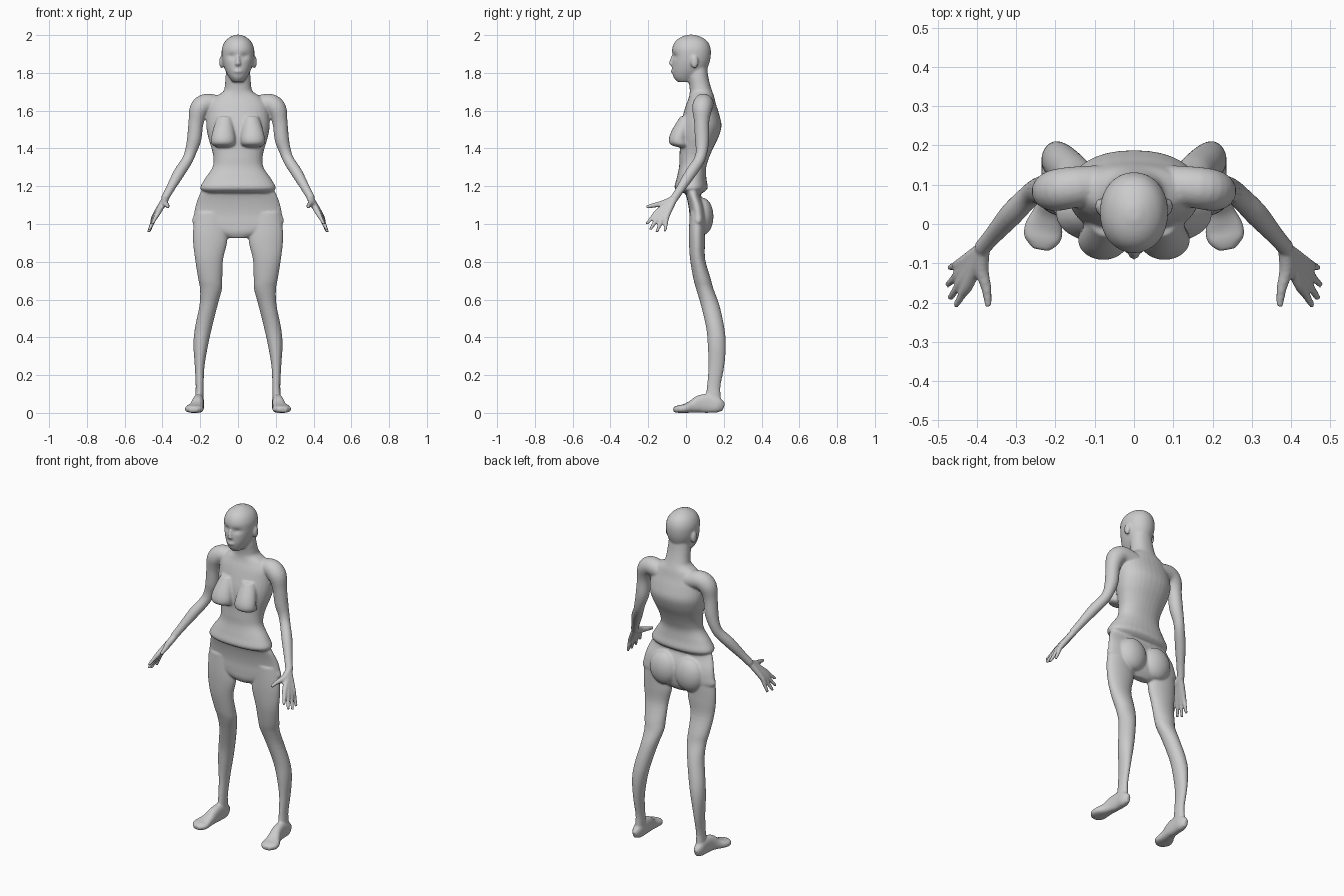
import bpy, bmesh, math
from mathutils import Vector

bm = bmesh.new()
SEG, STEPS = 32, 4


def spline(a, b, c, d, t):
    return [0.5 * (2 * q + (r - p) * t + (2 * p - 5 * q + 4 * r - s) * t * t
                   + (3 * q - p - 3 * r + s) * t ** 3) for p, q, r, s in zip(a, b, c, d)]


def loft(rings, ref=None, power=2.0, mirror=False):
    """Smooth closed skin through (x, y, z, ru, rv) rings; horizontal unless ref is given."""
    n, path = len(rings), []
    for i in range(n - 1):
        quad = [rings[max(0, min(n - 1, i + k))] for k in (-1, 0, 1, 2)]
        path += [spline(*quad, s / STEPS) for s in range(STEPS)]
    path.append(list(rings[-1]))
    made = []
    for side in ((1, -1) if mirror else (1,)):
        loops = []
        for i, (x, y, z, ru, rv) in enumerate(path):
            u, v = Vector((1, 0, 0)), Vector((0, 1, 0))
            if ref:
                d = Vector(path[min(i + 1, len(path) - 1)][:3]) - Vector(path[max(i - 1, 0)][:3])
                d.normalize()
                u = Vector(ref).cross(d).normalized()
                v = d.cross(u)
            loop = []
            for k in range(SEG):
                a = 2 * math.pi * k / SEG
                c, s = math.cos(a), math.sin(a)
                p = Vector((x, y, z)) + u * math.copysign(abs(c) ** (2 / power), c) * max(ru, .004) \
                    + v * math.copysign(abs(s) ** (2 / power), s) * max(rv, .004)
                loop.append(bm.verts.new((p.x * side, p.y, p.z)))
            loops.append(loop)
        for lo, hi in zip(loops, loops[1:]):
            for k in range(SEG):
                bm.faces.new((lo[k], lo[(k + 1) % SEG], hi[(k + 1) % SEG], hi[k]))
        bm.faces.new(loops[0])
        bm.faces.new(loops[-1])
        made += [v for loop in loops for v in loop]
    return made


def trunk(rows, power):
    """Centred rings given as (z, front y, back y, half width)."""
    return loft([(0, (f + b) / 2, z, w, (b - f) / 2) for z, f, b, w in rows], power=power)


def blob(c, r):
    """Mirrored ellipsoid."""
    loft([(c[0], c[1], c[2] + r[2] * math.sin(a), r[0] * math.cos(a), r[1] * math.cos(a))
          for a in [math.radians(-88 + 22 * i) for i in range(9)]], mirror=True)


# torso, with the overhanging rim at the hips, and neck
trunk([(1.165, -.03, .09, .17), (1.19, -.06, .115, .20), (1.24, -.05, .108, .175),
       (1.30, -.037, .107, .135), (1.35, -.035, .122, .13), (1.40, -.033, .143, .14),
       (1.46, -.035, .172, .158), (1.52, -.03, .188, .168), (1.58, -.015, .176, .165),
       (1.63, 0, .16, .155), (1.67, .015, .15, .125), (1.70, .02, .14, .08),
       (1.73, .018, .13, .07), (1.78, .01, .118, .066), (1.84, .01, .11, .06)], 2.2)

# pelvis
trunk([(.925, .035, .08, .05), (.955, .02, .10, .13), (1.0, .018, .11, .236),
       (1.05, .018, .11, .234), (1.10, .012, .10, .224), (1.15, .0, .08, .207),
       (1.19, -.02, .08, .185)], 2.3)

# buttocks
blob((.085, .085, 1.04), (.09, .06, .10))

# breasts
loft([(.075, -.015, 1.405, .035, .02), (.078, -.032, 1.42, .06, .05), (.078, -.041, 1.45, .064, .05),
      (.076, -.025, 1.50, .056, .048), (.07, .01, 1.57, .04, .04)], mirror=True)

# legs
loft([(.145, .06, 1.06, .08, .04), (.148, .058, .97, .09, .042), (.148, .058, .90, .09, .042),
      (.153, .062, .81, .074, .04), (.147, .085, .71, .064, .046), (.143, .10, .655, .058, .046),
      (.156, .128, .57, .048, .049), (.183, .155, .45, .045, .048), (.197, .163, .36, .039, .048),
      (.203, .161, .25, .026, .042), (.203, .148, .15, .021, .036), (.204, .145, .10, .022, .038),
      (.207, .15, .03, .025, .04)], mirror=True)

# feet
loft([(.207, .20, .03, .012, .02), (.207, .17, .04, .027, .04), (.208, .12, .05, .028, .05),
      (.212, .07, .046, .031, .046), (.22, .03, .032, .037, .032), (.23, -.01, .023, .049, .023),
      (.233, -.04, .02, .046, .02), (.237, -.065, .016, .022, .013)],
     ref=(0, 0, 1), power=2.5, mirror=True)

# shoulders and arms
loft([(x, y, z, r, r) for x, y, z, r in
      [(.09, .10, 1.625, .05), (.165, .092, 1.637, .053), (.205, .085, 1.607, .052),
       (.222, .083, 1.54, .04), (.232, .085, 1.45, .038), (.25, .083, 1.385, .031),
       (.27, .068, 1.335, .029), (.312, .025, 1.27, .03), (.36, -.03, 1.185, .023),
       (.388, -.062, 1.135, .021)]], ref=(0, 1, 0), mirror=True)

# hands: each finger runs from the wrist so together they form the palm
fingers = [((.42, -.15, 1.065), (.455, -.21, 1.00)), ((.432, -.138, 1.05), (.47, -.19, .97)),
           ((.438, -.12, 1.042), (.475, -.155, .957)), ((.44, -.10, 1.045), (.47, -.112, .96))]
for knuckle, tip in fingers:
    mid = [(a + b) / 2 for a, b in zip(knuckle, tip)]
    loft([(.382, -.058, 1.14, .017, .017), (*knuckle, .015, .015), (*mid, .011, .011),
          (*tip, .008, .008)], ref=(1, 0, 0), mirror=True)

# thumbs
loft([(.385, -.06, 1.135, .019, .019), (.388, -.115, 1.11, .018, .018),
      (.376, -.165, 1.10, .013, .013), (.371, -.21, 1.09, .009, .009)], ref=(1, 0, 0), mirror=True)

# head, with eye sockets pressed in
head = trunk([(1.752, -.045, .04, .028), (1.775, -.065, .07, .046), (1.81, -.073, .105, .066),
              (1.85, -.073, .123, .08), (1.89, -.073, .131, .086), (1.93, -.073, .13, .085),
              (1.965, -.058, .115, .07), (1.988, -.03, .085, .045), (2.002, .01, .045, .015)], 2.1)
for v in head:
    if v.co.y < 0:
        dist = ((abs(v.co.x) - .034) / .022) ** 2 + ((v.co.z - 1.888) / .015) ** 2
        v.co.y += .012 * math.exp(-dist)

# nose and lips
loft([(0, -.07, 1.89, .008, .008), (0, -.077, 1.86, .011, .011), (0, -.078, 1.845, .014, .012),
      (0, -.068, 1.835, .01, .008)])
loft([(0, -.066, 1.797, .012, .008), (0, -.069, 1.808, .024, .011), (0, -.066, 1.82, .012, .008)])

# ears
blob((.087, .045, 1.858), (.012, .02, .034))

# fuse the parts into one continuous skin
bmesh.ops.recalc_face_normals(bm, faces=bm.faces[:])
mesh = bpy.data.meshes.new("body")
bm.to_mesh(mesh)
bm.free()
body = bpy.data.objects.new("body", mesh)
bpy.context.collection.objects.link(body)
for p in mesh.polygons:
    p.use_smooth = True
fuse = body.modifiers.new("fuse", 'REMESH')
fuse.mode = 'VOXEL'
fuse.voxel_size = .006
fuse.use_smooth_shade = True
relax = body.modifiers.new("relax", 'SMOOTH')
relax.factor = .5
relax.iterations = 4

skin = bpy.data.materials.new("plain grey")
skin.diffuse_color = (.6, .6, .6, 1)
mesh.materials.append(skin)
